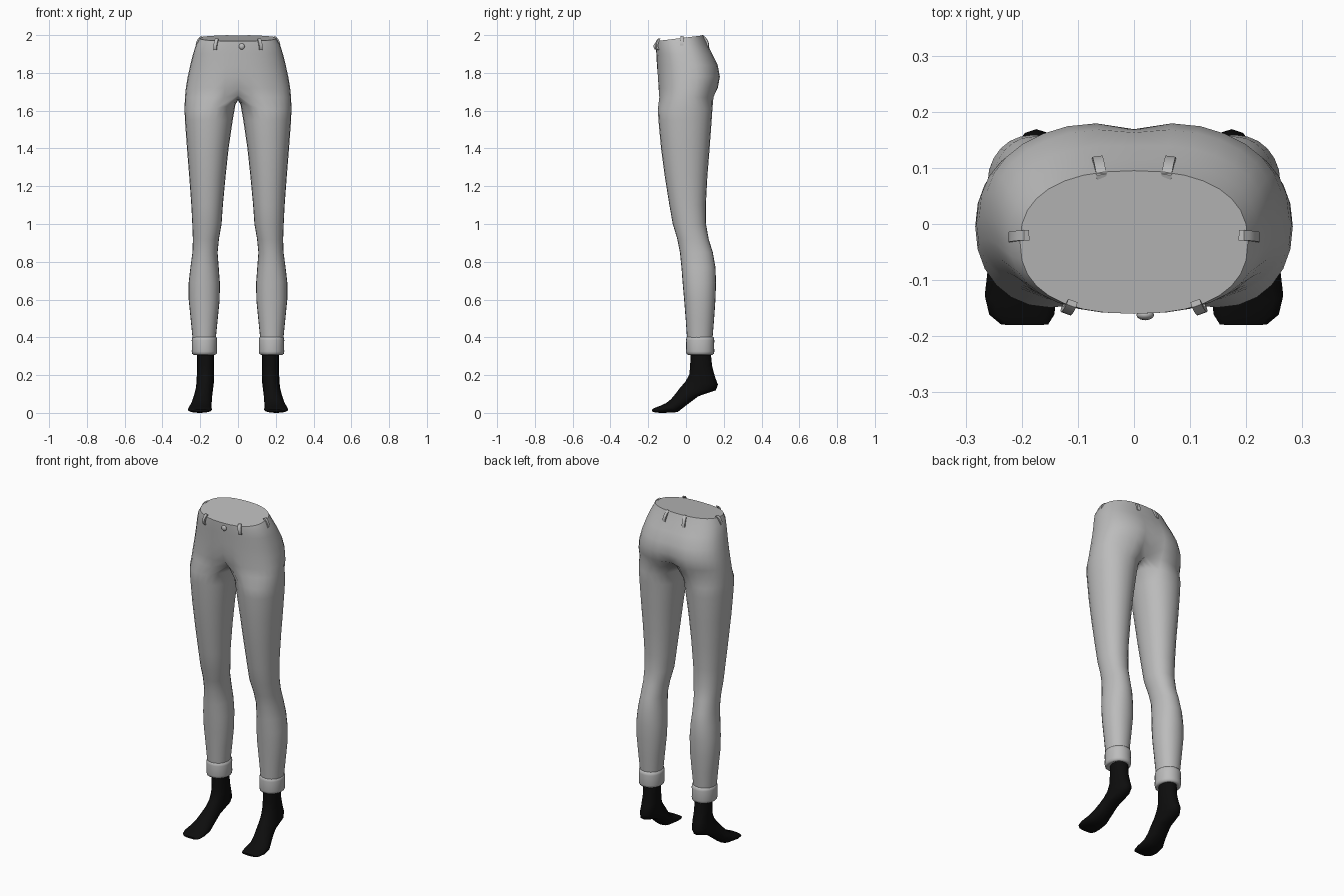
import bpy, bmesh, math
from mathutils import Vector

if "Cube" in bpy.data.objects:
    bpy.data.objects.remove(bpy.data.objects["Cube"])


def material(name, v):
    m = bpy.data.materials.new(name)
    m.diffuse_color = (v, v, v, 1)
    m.use_nodes = True
    m.node_tree.nodes["Principled BSDF"].inputs["Base Color"].default_value = m.diffuse_color
    return m


GREY = material("grey cloth", 0.5)
BLACK = material("black sock", 0.004)


def finish(name, bm, mat, mirror=True, angle=50):
    bmesh.ops.recalc_face_normals(bm, faces=bm.faces)
    me = bpy.data.meshes.new(name)
    bm.to_mesh(me)
    bm.free()
    ob = bpy.data.objects.new(name, me)
    bpy.context.collection.objects.link(ob)
    me.materials.append(mat)
    if mirror:
        mod = ob.modifiers.new("mirror", 'MIRROR')
        mod.use_clip = True
        mod.merge_threshold = 0.0005
    bpy.context.view_layer.objects.active = ob
    ob.select_set(True)
    bpy.ops.object.shade_smooth_by_angle(angle=math.radians(angle))
    ob.select_set(False)
    return ob


def loft(rings, cap_start=True, cap_end=True):
    bm = bmesh.new()
    rows = [[bm.verts.new(p) for p in r] for r in rings]
    n = len(rows[0])
    for a, b in zip(rows, rows[1:]):
        for i in range(n):
            j = (i + 1) % n
            bm.faces.new((a[i], a[j], b[j], b[i]))
    if cap_start:
        bm.faces.new(rows[0])
    if cap_end:
        bm.faces.new(rows[-1])
    return bm


def spow(v, e):
    return math.copysign(abs(v) ** e, v)


# Trousers: half-body rings that turn into leg rings, mirrored at the centre
OUTER, INNER = 16, 8


def waist_z(y):
    return 1.968 + (y + 0.16) * 0.122


def hip_ring(z, xo, yf, yb, cf, cb, sag, top=False):
    """Half ring; cf and cb pull the centre line in at front and back."""
    cy, ry, pts = (yf + yb) / 2, (yb - yf) / 2, []
    for i in range(OUTER + 1):
        t = math.pi * (i / OUTER - 0.5)
        x = xo * spow(math.cos(t), 0.84) if 0 < i < OUTER else 0
        y = cy + ry * spow(math.sin(t), 0.84)
        near = max(0, 1 - x / 0.1) ** 1.5
        y += near * (cf if t < 0 else -cb)
        pts.append(Vector((x, y, z + sag * near * 0.5)))
    a, b = pts[-1].copy(), pts[0].copy()
    for k in range(1, INNER):
        p = a.lerp(b, k / INNER)
        p.z -= sag * math.sin(math.pi * k / INNER)
        pts.append(p)
    if top:
        for p in pts:
            p.z = waist_z(p.y)
    return pts


def leg_ring(z, xi, xo, yf, yb, lift=0):
    cx, rx, cy, ry = (xi + xo) / 2, (xo - xi) / 2, (yf + yb) / 2, (yb - yf) / 2
    pts = []
    for i in range(OUTER + INNER):
        if i <= OUTER:
            d = -120 + 240 * i / OUTER
        else:
            d = 120 + 120 * (i - OUTER) / INNER
        t = math.radians(d)
        c = math.cos(t)
        pts.append(Vector((cx + rx * spow(c, 0.94), cy + ry * spow(math.sin(t), 0.94),
                           z + lift * max(0, -c))))
    return pts


hips = [(2.0, .203, -.160, .095, 0, 0, 0, True),
        (1.95, .222, -.160, .115, 0, 0, 0),
        (1.90, .238, -.157, .143, 0, .004, 0),
        (1.84, .253, -.154, .173, 0, .010, 0),
        (1.78, .266, -.152, .185, .004, .016, 0),
        (1.72, .276, -.151, .176, .020, .030, 0),
        (1.67, .281, -.151, .155, .055, .060, .025)]
legs = [(1.61, .014, .283, -.149, .140, .02), (1.55, .028, .281, -.146, .136),
        (1.40, .050, .270, -.132, .125), (1.25, .066, .258, -.112, .113),
        (1.10, .080, .247, -.088, .105), (1.00, .087, .242, -.070, .106),
        (0.92, .101, .239, -.046, .120), (0.85, .108, .241, -.032, .142),
        (0.77, .102, .252, -.024, .156), (0.69, .096, .261, -.018, .159),
        (0.60, .097, .261, -.010, .156), (0.50, .107, .251, -.002, .149),
        (0.39, .118, .240, .006, .140)]
trousers = loft([hip_ring(*h) for h in hips] + [leg_ring(*l) for l in legs], True, True)
inside = [f for f in trousers.faces if all(abs(v.co.x) < 1e-5 for v in f.verts)]
bmesh.ops.delete(trousers, geom=inside, context='FACES')
finish("trousers", trousers, GREY, angle=55)

# Rolled cuffs at the hems
cuff = [(.405, -.006), (.400, .003), (.385, .006), (.355, .005), (.325, .006),
        (.312, .003), (.307, -.006), (.312, -.018)]
finish("cuffs", loft([leg_ring(z, .116 - o, .239 + o, .006 - o, .144 + o)
                      for z, o in cuff]), GREY, angle=60)

# Socked feet on tiptoe: (front y, z), (back y, z), half width, centre x
foot = [(.025, .33, .130, .33, .045, .172), (.022, .25, .138, .25, .044, .172),
        (.018, .205, .152, .195, .046, .172), (-.003, .165, .169, .150, .046, .174),
        (-.030, .135, .158, .120, .046, .178), (-.055, .102, .065, .088, .048, .184),
        (-.080, .072, .004, .042, .053, .192), (-.105, .052, -.045, .004, .060, .200),
        (-.140, .036, -.115, .000, .064, .202), (-.165, .027, -.158, .001, .058, .200),
        (-.180, .018, -.178, .006, .042, .195)]
rings = []
for ya, za, yb, zb, w, cx in foot:
    a, b = Vector((cx, ya, za)), Vector((cx, yb, zb))
    rings.append([(a + b) / 2 + (a - b) / 2 * math.cos(t) + Vector((w * spow(math.sin(t), .85), 0, 0))
                  for t in (math.tau * k / 16 for k in range(16))])
finish("socks", loft(rings), BLACK, angle=60)


# Belt loops: short arched straps standing on the waistband
def belt_loop(name, top, bottom, out, width=.018):
    top, bottom, out = Vector(top), Vector(bottom), Vector(out).normalized()
    side = (top - bottom).cross(out).normalized() * width / 2
    strap = []
    for k in range(7):
        s = k / 6
        p = top.lerp(bottom, s) + out * .010 * math.sin(math.pi * s) ** .6
        q = p - out * .010
        strap.append([p - side, p + side, q + side, q - side])
    finish(name, loft(strap), GREY, angle=40)


belt_loop("front_belt_loops", (.112, -.146, 1.982), (.122, -.154, 1.922), (.35, -1, .1))
belt_loop("side_belt_loops", (.196, -.020, 1.994), (.222, -.024, 1.938), (1, 0, .4))
belt_loop("back_belt_loops", (.058, .088, 2.000), (.066, .120, 1.940), (.1, 1, .4))

# Waist button
button = bmesh.new()
bmesh.ops.create_uvsphere(button, u_segments=12, v_segments=8, radius=.016)
for v in button.verts:
    v.co = Vector((v.co.x + .02, v.co.y * .6 - .162, v.co.z + 1.94))
finish("button", button, GREY, mirror=False)
